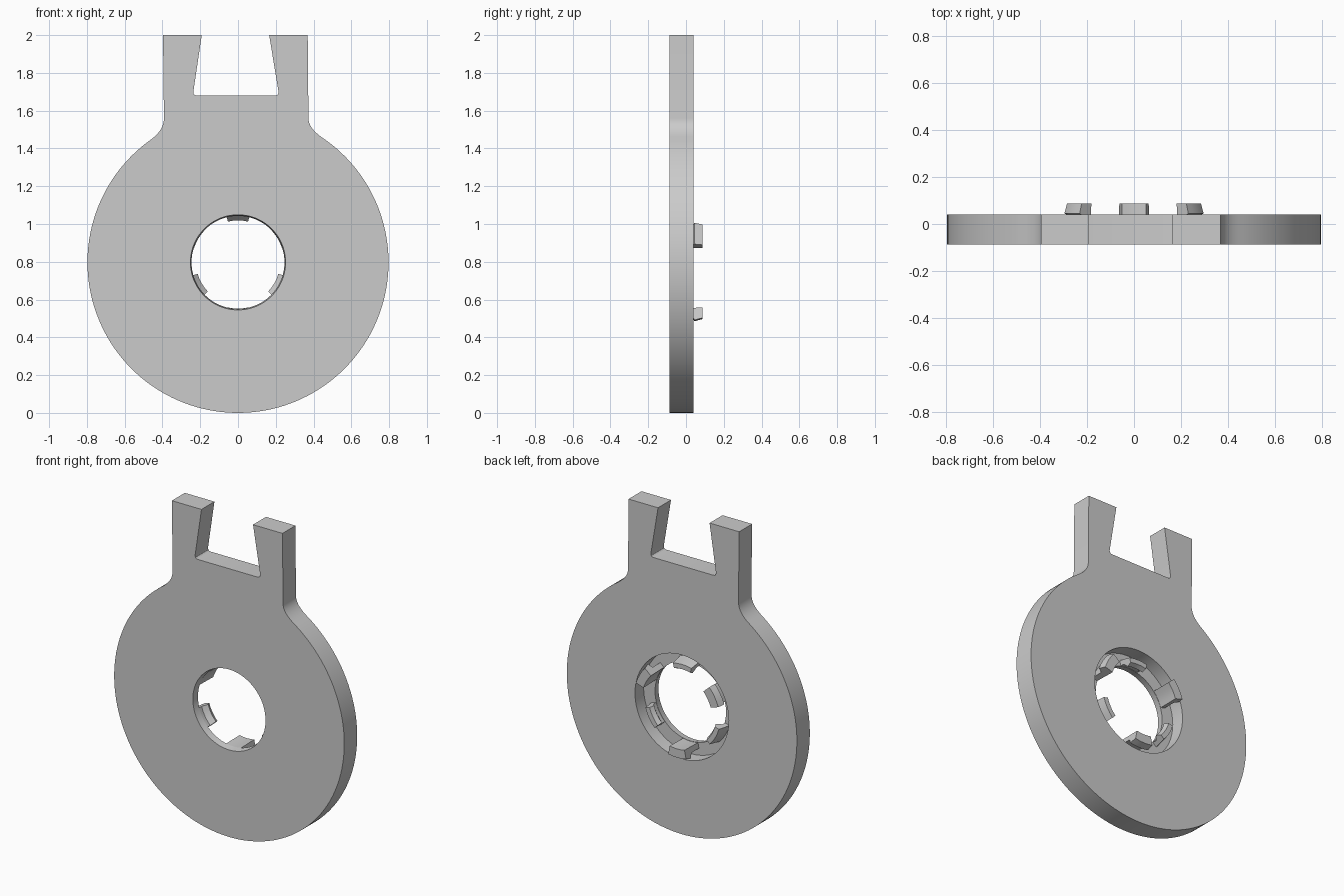
import bpy
import bmesh
from math import sin, cos, radians
from mathutils import Vector

if "Cube" in bpy.data.objects:
    bpy.data.objects.remove(bpy.data.objects["Cube"], do_unlink=True)

grey = bpy.data.materials.new("plain_grey")
grey.use_nodes = True
colour = (0.6, 0.6, 0.6, 1)
grey.diffuse_color = colour
grey.node_tree.nodes["Principled BSDF"].inputs["Base Color"].default_value = colour

FRONT, BACK, FLOOR = -0.087, 0.041, -0.045
CENTRE, RADIUS = 0.797, 0.797


def finish(bm, name):
    bmesh.ops.recalc_face_normals(bm, faces=bm.faces)
    mesh = bpy.data.meshes.new(name)
    bm.to_mesh(mesh)
    bm.free()
    mesh.materials.append(grey)
    obj = bpy.data.objects.new(name, mesh)
    bpy.context.collection.objects.link(obj)
    bpy.ops.object.select_all(action='DESELECT')
    obj.select_set(True)
    bpy.context.view_layer.objects.active = obj
    bpy.ops.object.shade_smooth_by_angle(angle=radians(30))
    return obj


def polar(r, degrees):
    a = radians(degrees)
    return Vector((r * cos(a), CENTRE + r * sin(a)))


def bend(a, control, b, steps=8):
    """Rounded corner from a to b."""
    a, c, b = Vector(a), Vector(control), Vector(b)
    ts = [i / steps for i in range(steps + 1)]
    return [a * (1 - t) ** 2 + c * 2 * t * (1 - t) + b * t * t for t in ts]


def ring(bm, points, y):
    verts = [bm.verts.new((p[0], y, p[1])) for p in points]
    edges = [bm.edges.new((v, verts[i - 1])) for i, v in enumerate(verts)]
    return verts, edges


def skin(bm, a, b):
    for i in range(len(a)):
        bm.faces.new((a[i - 1], a[i], b[i], b[i - 1]))


# Plate outline: disc, flared neck and forked top
start, end = 56.5, -234.7
steps = 120
outline = [polar(RADIUS, start + (end - start) * i / steps) for i in range(steps + 1)]
outline += bend(outline[-1], (-0.392, 1.498), (-0.392, 1.56))[1:]
outline += [Vector((-0.397, 2)), Vector((-0.192, 2))]
outline += bend((-0.235, 1.71), (-0.242, 1.68), (-0.217, 1.68), 4)
outline += bend((0.195, 1.68), (0.22, 1.68), (0.213, 1.71), 4)
outline += [Vector((0.165, 2)), Vector((0.369, 2))]
outline += bend((0.373, 1.56), (0.373, 1.51), outline[0])[:-1]

# Plate with a stepped bore
bm = bmesh.new()
outer_front, front_edges = ring(bm, outline, FRONT)
outer_back, back_edges = ring(bm, outline, BACK)
skin(bm, outer_front, outer_back)
bore = []
for r, y in ((0.252, FRONT), (0.246, FLOOR), (0.325, FLOOR), (0.325, BACK)):
    bore.append(ring(bm, [polar(r, i * 5) for i in range(72)], y))
for (a, _), (b, _) in zip(bore, bore[1:]):
    skin(bm, a, b)
bmesh.ops.triangle_fill(bm, edges=front_edges + bore[0][1], use_beauty=True)
bmesh.ops.triangle_fill(bm, edges=back_edges + bore[-1][1], use_beauty=True)
finish(bm, "forked_plate")


def clip(name, middle, half, profile, steps=4):
    """Sweep a radius and depth profile around the bore."""
    bm = bmesh.new()
    rows = []
    for i in range(steps + 1):
        angle = middle - half + 2 * half * i / steps
        row = []
        for r, y in profile:
            p = polar(r, angle)
            row.append(bm.verts.new((p.x, y, p.y)))
        rows.append(row)
    for a, b in zip(rows, rows[1:]):
        skin(bm, a, b)
    bm.faces.new(rows[0])
    bm.faces.new(rows[-1])
    finish(bm, name)


# Tall clips hook outward, short clips hook inward
tall = [(0.248, FLOOR - 0.005), (0.245, 0.088), (0.3, 0.088),
        (0.312, 0.045), (0.282, 0.03), (0.282, FLOOR - 0.005)]
short = [(0.248, FLOOR - 0.005), (0.248, -0.02), (0.222, 0.01),
         (0.235, 0.038), (0.265, 0.038), (0.282, FLOOR - 0.005)]
for i, side in enumerate(("left", "right", "bottom")):
    clip("tall_clip_" + side, 30 + 120 * i, 12, tall)
for i, side in enumerate(("top", "right", "left")):
    clip("short_clip_" + side, 90 + 120 * i, 14, short)
